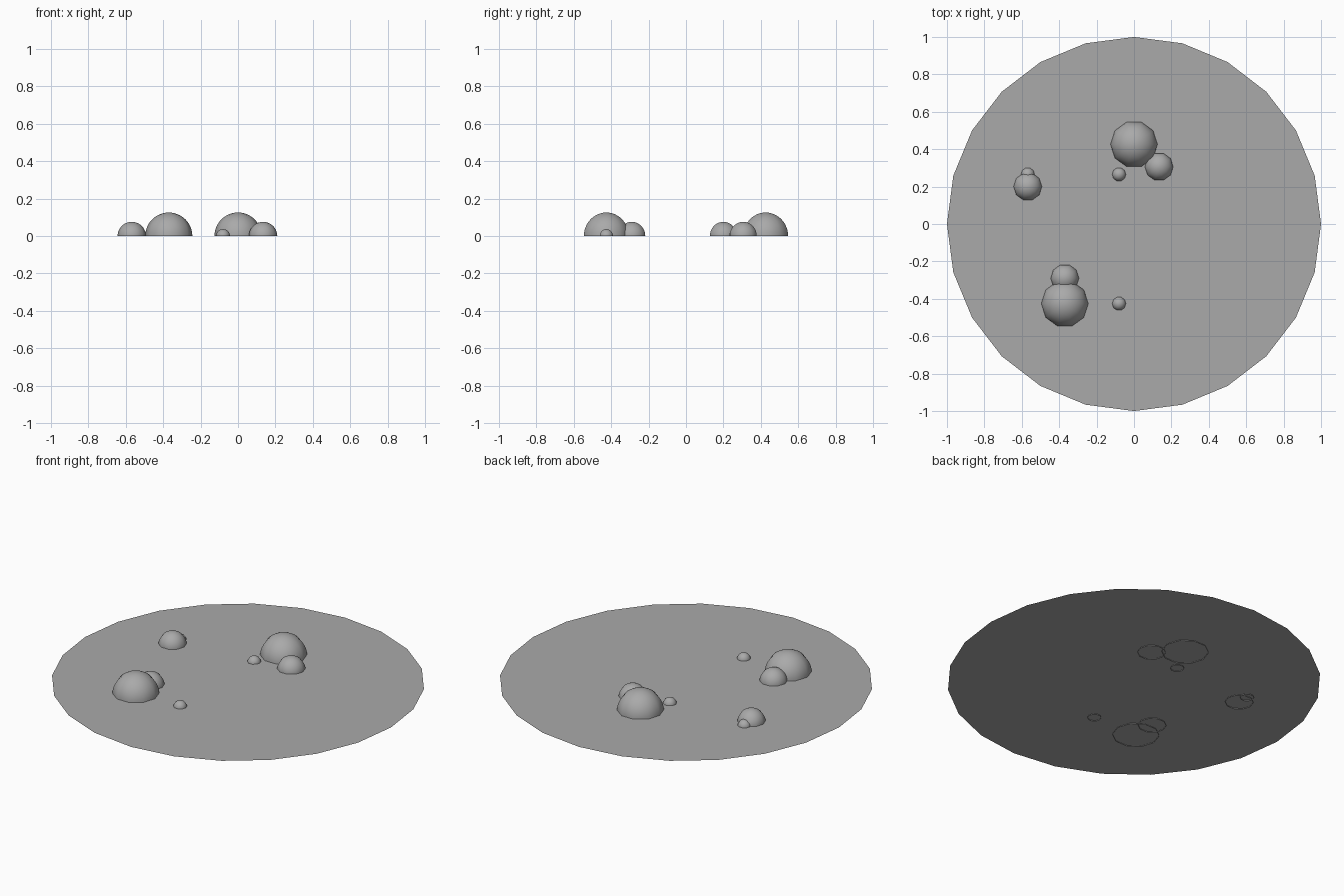
import bpy
import bmesh
from math import sin, cos, pi, tau

cube = bpy.data.objects.get("Cube")
if cube:
    bpy.data.objects.remove(cube)

# Single stone colour
GREY = (0.4, 0.4, 0.4, 1.0)
stone = bpy.data.materials.new("stone_grey")
stone.use_nodes = True
stone.diffuse_color = GREY
bsdf = stone.node_tree.nodes["Principled BSDF"]
bsdf.inputs["Base Color"].default_value = GREY
bsdf.inputs["Roughness"].default_value = 0.8


def add_object(name, bm, location, smooth):
    mesh = bpy.data.meshes.new(name)
    bm.to_mesh(mesh)
    bm.free()
    for face in mesh.polygons:
        face.use_smooth = smooth
    mesh.materials.append(stone)
    obj = bpy.data.objects.new(name, mesh)
    obj.location = location
    bpy.context.collection.objects.link(obj)
    return obj


def add_dome(name, x, y, radius, sides=10, rows=12):
    """Open half sphere: a quarter arc spun around z."""
    bm = bmesh.new()
    arc = [bm.verts.new((radius * cos(a), 0, radius * sin(a)))
           for a in (pi / 2 * i / rows for i in range(rows + 1))]
    edges = [bm.edges.new(pair) for pair in zip(arc, arc[1:])]
    bmesh.ops.spin(bm, geom=arc + edges, cent=(0, 0, 0), axis=(0, 0, 1),
                   angle=tau, steps=sides)
    bmesh.ops.remove_doubles(bm, verts=bm.verts, dist=radius * 0.005)
    bmesh.ops.recalc_face_normals(bm, faces=bm.faces)
    # Make sure the crown faces up
    crown = max(bm.faces, key=lambda f: f.calc_center_median().z)
    if crown.normal.z < 0:
        bmesh.ops.reverse_faces(bm, faces=bm.faces)
    return add_object(name, bm, (x, y, 0), True)


# Flat round ground sheet, just above the dome rims
bm = bmesh.new()
bmesh.ops.create_circle(bm, cap_ends=True, segments=24, radius=1)
bm.normal_update()
for face in bm.faces:
    if face.normal.z < 0:
        face.normal_flip()
add_object("ground_disc", bm, (0, 0, 0.004), False)

# Domes in three clusters
LARGE, MEDIUM, SMALL = 0.126, 0.076, 0.037
for name, x, y, radius in (
    ("back_large_dome", 0, 0.426, LARGE),
    ("back_medium_dome", 0.134, 0.306, MEDIUM),
    ("back_small_dome", -0.08, 0.265, SMALL),
    ("front_large_dome", -0.37, -0.426, LARGE),
    ("front_medium_dome", -0.37, -0.29, MEDIUM),
    ("front_small_dome", -0.08, -0.426, SMALL),
    ("side_medium_dome", -0.568, 0.2, MEDIUM),
    ("side_small_dome", -0.568, 0.265, SMALL),
):
    add_dome(name, x, y, radius)
